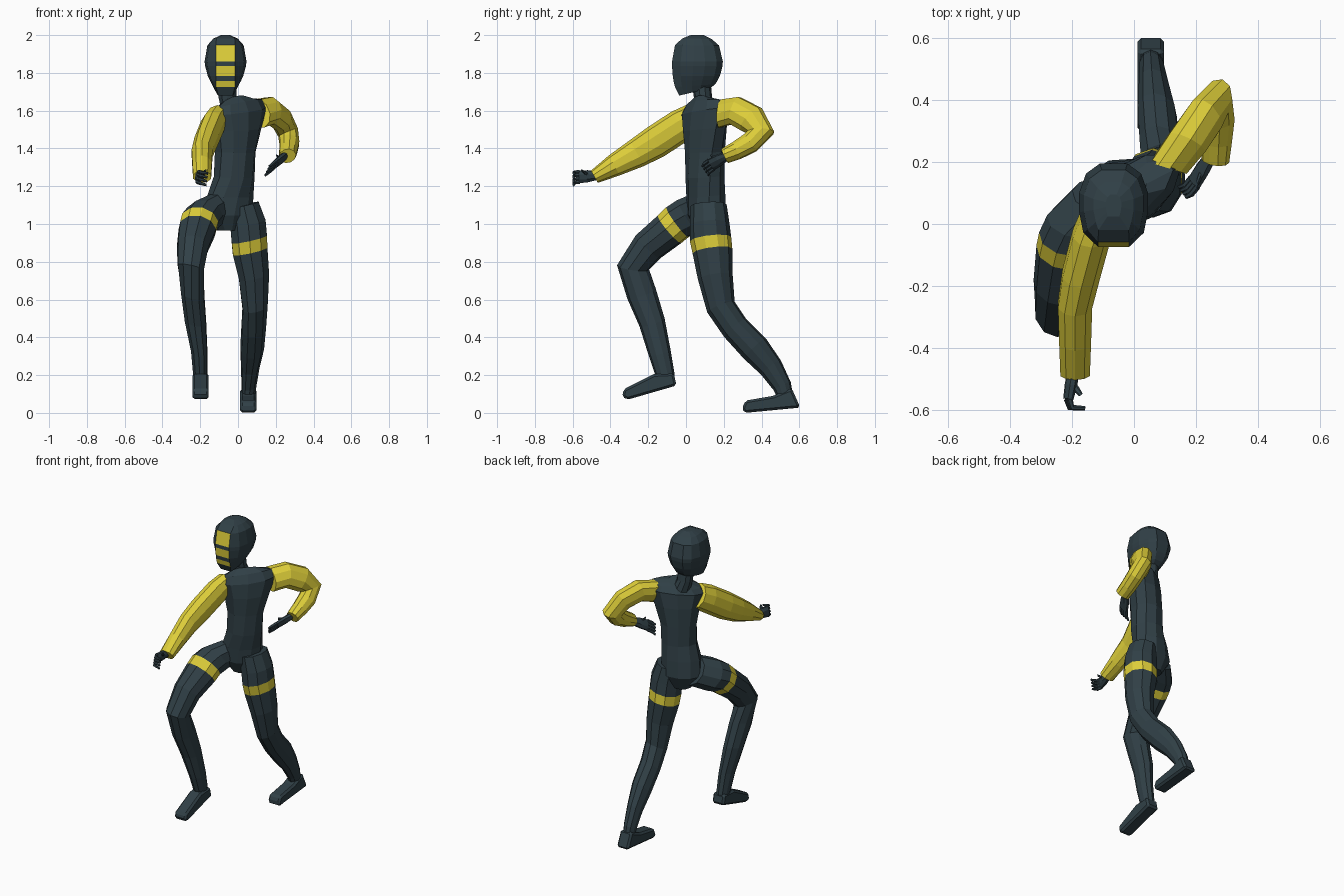
import bpy, bmesh, math
from mathutils import Vector


def material(name, rgb):
    m = bpy.data.materials.new(name)
    m.diffuse_color = (*rgb, 1)
    return m


DARK = material("dark slate", (0.03, 0.051, 0.062))
YELLOW = material("yellow", (0.73, 0.62, 0.042))


def finish(name, bm, mats):
    bmesh.ops.recalc_face_normals(bm, faces=bm.faces)
    me = bpy.data.meshes.new(name)
    bm.to_mesh(me)
    bm.free()
    for m in mats:
        me.materials.append(m)
    ob = bpy.data.objects.new(name, me)
    bpy.context.collection.objects.link(ob)
    return ob


def loft(bm, loops, rule=lambda i, k: 0):
    """Skin closed loops of points; rule(segment, side) gives the material."""
    rows = [[bm.verts.new(p) for p in lp] for lp in loops]
    n = len(rows[0])
    for i in range(len(rows) - 1):
        for k in range(n):
            j = (k + 1) % n
            f = bm.faces.new((rows[i][k], rows[i][j], rows[i + 1][j], rows[i + 1][k]))
            f.material_index = rule(i, k)
    bm.faces.new(rows[0])
    bm.faces.new(rows[-1])


def tube(bm, rings, side, n=10, rule=lambda i, k: 0):
    """Rings are (x, y, z, half width along side, half depth)."""
    pts = [Vector(r[:3]) for r in rings]
    loops = []
    for i, r in enumerate(rings):
        t = (pts[min(i + 1, len(pts) - 1)] - pts[max(i - 1, 0)]).normalized()
        u = Vector(side[i] if isinstance(side, list) else side).normalized()
        v = t.cross(u).normalized()
        loops.append([pts[i] + u * r[3] * math.cos(a) + v * r[4] * math.sin(a)
                      for a in (2 * math.pi * (k + 0.5) / n for k in range(n))])
    loft(bm, loops, rule)


def limb(name, rings, side, mats, rule=lambda i, k: 0):
    bm = bmesh.new()
    tube(bm, rings, side, 10, rule)
    return finish(name, bm, mats)


# Torso, twisted so its left shoulder goes back
torso = [(-.05, .11, .965, .06, .06), (-.05, .11, 1.05, .13, .1), (-.04, .105, 1.15, .125, .1),
         (-.02, .1, 1.25, .112, .1), (-.015, .1, 1.38, .115, .1), (-.005, .1, 1.5, .145, .1),
         (0, .1, 1.595, .18, .09), (0, .1, 1.635, .155, .065), (-.02, .1, 1.655, .07, .05)]
yaws = [18, 18, 23, 30, 35, 37, 38, 38, 38]
tilts = [0, 0, 0, 0, 0, .06, .12, .15, .1]
limb("torso", torso, [(math.cos(math.radians(a)), math.sin(math.radians(a)), t)
                      for a, t in zip(yaws, tilts)], [DARK])
limb("neck", [(-.03, .1, 1.6, .06, .055), (-.055, .09, 1.67, .05, .048), (-.06, .08, 1.76, .052, .05)],
     (1, 0, 0), [DARK])

# Head: front height, back height, front y, back y, half width
head = [(1.68, 1.72, -.035, .13, .05), (1.725, 1.74, -.058, .155, .068), (1.757, 1.765, -.066, .17, .083),
        (1.783, 1.785, -.07, .18, .094), (1.836, 1.836, -.074, .193, .108), (1.86, 1.86, -.074, .195, .111),
        (1.947, 1.945, -.058, .175, .096), (1.982, 1.98, -.02, .135, .065), (2.0, 2.0, .025, .095, .025)]
loops = []
for zf, zb, yf, yb, w in head:
    d, f = yb - yf, min(.05, w * .75)
    half = [(f, 0), (w * .88, .17), (w, .42), (w, .65), (w * .8, .88), (w * .4, 1)]
    ring = half + [(-x, s) for x, s in reversed(half)]
    loops.append([(-.066 + x, yf + d * s, zf + (zb - zf) * s) for x, s in ring])
bm = bmesh.new()
# Front facets in three height bands are the yellow face bars
loft(bm, loops, lambda i, k: 1 if k == 11 and i in (1, 3, 5) else 0)
finish("head", bm, [DARK, YELLOW])

# Sleeves
limb("right_sleeve", [(-.11, .04, 1.56, .06, .08), (-.135, -.03, 1.52, .065, .088),
                      (-.17, -.16, 1.435, .064, .088), (-.19, -.26, 1.375, .058, .078),
                      (-.19, -.38, 1.31, .054, .06), (-.19, -.485, 1.25, .05, .037)], (1, 0, 0), [YELLOW])
limb("left_sleeve", [(.11, .18, 1.585, .06, .08), (.17, .26, 1.6, .065, .08), (.23, .345, 1.555, .06, .082),
                     (.265, .395, 1.485, .055, .075), (.272, .34, 1.43, .053, .058),
                     (.267, .27, 1.39, .05, .05), (.262, .205, 1.36, .047, .04)],
     (.87, -.27, .41), [YELLOW])


# Legs with a yellow thigh band on the third segment
def band(i, k):
    return 1 if i == 2 else 0


limb("right_leg", [(-.11, .09, 1.08, .09, .1), (-.18, .01, 1.04, .102, .105), (-.205, -.045, 1.01, .103, .1),
                   (-.215, -.087, .972, .102, .097), (-.24, -.2, .88, .086, .09), (-.25, -.28, .77, .074, .086),
                   (-.24, -.235, .63, .065, .08), (-.225, -.18, .48, .06, .07), (-.205, -.14, .32, .046, .06),
                   (-.2, -.11, .2, .04, .05), (-.2, -.105, .15, .035, .045)],
     (1, 0, -.22), [DARK, YELLOW], band)
limb("left_leg", [(.03, .12, 1.1, .085, .095), (.053, .125, 1.0, .1, .105), (.06, .13, .92, .1, .11),
                  (.064, .14, .857, .098, .106), (.085, .155, .72, .085, .093), (.09, .185, .56, .07, .078),
                  (.083, .26, .45, .067, .076), (.075, .365, .34, .064, .08), (.065, .45, .24, .05, .065),
                  (.058, .51, .14, .041, .05), (.056, .53, .07, .036, .04)],
     (1, 0, .22), [DARK, YELLOW], band)


# Feet from a side profile, narrower at the sole
def foot(name, x, profile):
    bm = bmesh.new()
    loft(bm, [[(x + s * w, y, z) for y, z in profile] for s, w in ((-1, .043), (1, .043))])
    ob = finish(name, bm, [DARK])
    mod = ob.modifiers.new("soft edges", 'BEVEL')
    mod.width, mod.segments = .012, 1


foot("right_foot", -.198, [(-.05, .145), (-.31, .07), (-.338, .085), (-.33, .125), (-.17, .205), (-.065, .21)])
foot("left_foot", .054, [(.605, .028), (.31, 0), (.297, .025), (.315, .065), (.46, .09), (.56, .13)])


# Hands: palm, four curled fingers and a thumb
def hand(name, wrist, knuckle, spread, curl, thumb):
    w, kn, s, c = map(Vector, (wrist, knuckle, spread, curl))
    s.normalize()
    d = (kn - w).normalized()
    bm = bmesh.new()
    tube(bm, [(*w, .024, .02), (*w.lerp(kn, .5), .034, .02), (*kn, .036, .016)], s, 8)
    paths = [[kn + s * o, kn + s * o + d * .028 + c * .25, kn + s * o * 1.1 + d * .03 + c]
             for o in (-.028, -.009, .01, .028)]
    root = w.lerp(kn, .4)
    paths.append([root, root + Vector(thumb) * .6, root + Vector(thumb)])
    for p in paths:
        tube(bm, [(*q, r, r) for q, r in zip(p, (.0105, .01, .007))], s + d * .2, 6)
    finish(name, bm, [DARK])


hand("right_hand", (-.195, -.475, 1.255), (-.212, -.565, 1.25), (.15, 0, 1), (.055, .0, -.012), (.03, -.04, .03))
hand("left_hand", (.245, .215, 1.36), (.195, .135, 1.315), (.35, -.5, .75), (-.025, -.01, -.02), (-.02, -.05, .02))
